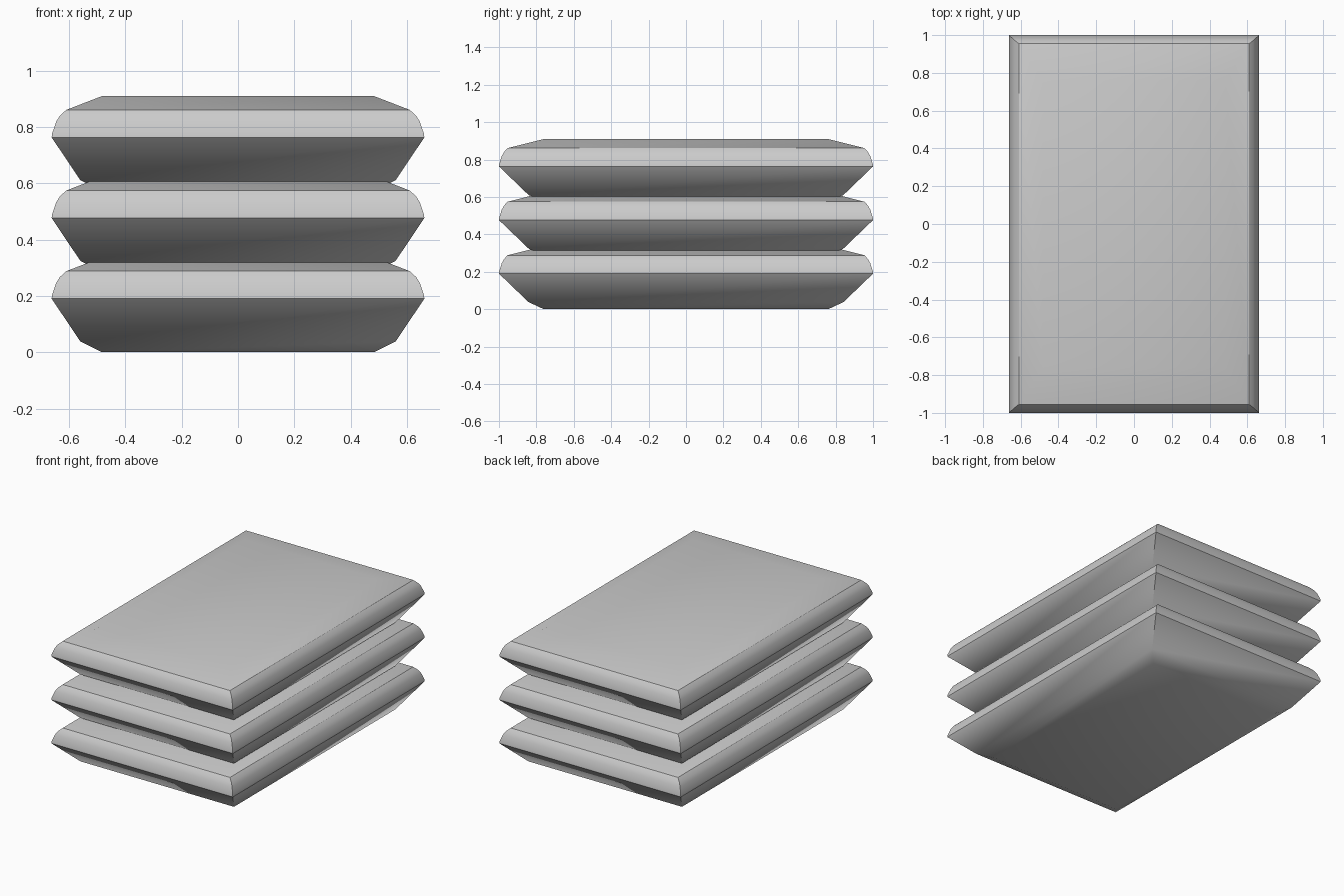
import bpy
import bmesh

if "Cube" in bpy.data.objects:
    bpy.data.objects.remove(bpy.data.objects["Cube"])

# Cushion profile from bottom to top: half width, half depth, height, sharp ring
PROFILE = [
    (0.483, 0.760, 0.000, False),
    (0.560, 0.842, 0.038, False),
    (0.662, 1.000, 0.190, True),
    (0.661, 0.999, 0.202, False),
    (0.646, 0.985, 0.246, False),
    (0.633, 0.973, 0.267, False),
    (0.610, 0.955, 0.288, True),
    (0.483, 0.760, 0.337, False),
]
SPACING = 0.2865


def make_cushion_mesh():
    bm = bmesh.new()
    rings = [[bm.verts.new((sx * x, sy * y, z))
              for sx, sy in ((-1, -1), (1, -1), (1, 1), (-1, 1))]
             for x, y, z, _ in PROFILE]
    # Sloping sides, ring to ring
    for low, high in zip(rings, rings[1:]):
        for i in range(4):
            j = (i + 1) % 4
            bm.faces.new((low[i], low[j], high[j], high[i]))
    # Flat bottom and top
    bm.faces.new(rings[0][::-1])
    bm.faces.new(rings[-1])
    for face in bm.faces:
        face.smooth = True
    # Crisp seams around the rim and crisp corner mitres
    for ring, (_, _, _, sharp) in zip(rings, PROFILE):
        if sharp:
            for i in range(4):
                bm.edges.get((ring[i], ring[(i + 1) % 4])).smooth = False
    for low, high in zip(rings[1:6], rings[2:7]):
        for a, b in zip(low, high):
            bm.edges.get((a, b)).smooth = False
    mesh = bpy.data.meshes.new("cushion")
    bm.to_mesh(mesh)
    bm.free()
    return mesh


# Stack of three identical cushions
cushion = make_cushion_mesh()
for level, name in enumerate(("bottom_cushion", "middle_cushion", "top_cushion")):
    obj = bpy.data.objects.new(name, cushion)
    obj.location.z = level * SPACING
    bpy.context.collection.objects.link(obj)
